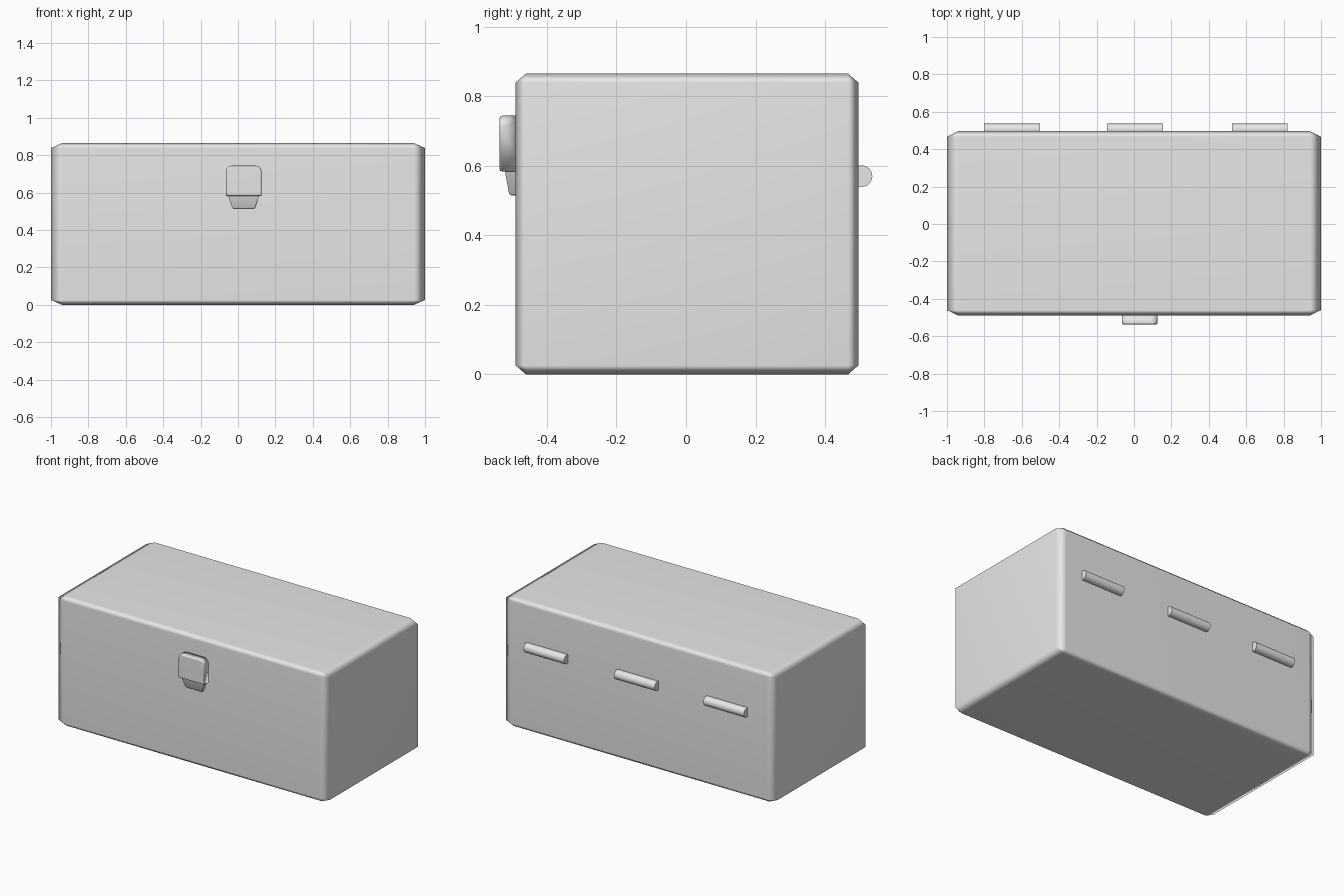
import bpy, bmesh, math
from mathutils import Matrix, Vector

if "Cube" in bpy.data.objects:
    bpy.data.objects.remove(bpy.data.objects["Cube"])

grey = bpy.data.materials.new("light grey")
grey.diffuse_color = (0.8, 0.8, 0.8, 1)
grey.use_nodes = True
grey.node_tree.nodes["Principled BSDF"].inputs["Base Color"].default_value = grey.diffuse_color


def finish(name, bm, weighted=False, angle=40):
    bmesh.ops.recalc_face_normals(bm, faces=bm.faces)
    me = bpy.data.meshes.new(name)
    bm.to_mesh(me)
    bm.free()
    me.materials.append(grey)
    ob = bpy.data.objects.new(name, me)
    bpy.context.collection.objects.link(ob)
    bpy.ops.object.select_all(action='DESELECT')
    ob.select_set(True)
    bpy.context.view_layer.objects.active = ob
    if weighted:
        bpy.ops.object.shade_smooth()
        ob.modifiers.new("weighted", 'WEIGHTED_NORMAL')
    else:
        bpy.ops.object.shade_smooth_by_angle(angle=math.radians(angle))
    return ob


def box(lo, hi):
    bm = bmesh.new()
    lo, hi = Vector(lo), Vector(hi)
    bmesh.ops.create_cube(bm, size=1)
    bmesh.ops.scale(bm, vec=hi - lo, verts=bm.verts)
    bmesh.ops.translate(bm, vec=(lo + hi) / 2, verts=bm.verts)
    return bm


# chest body: chamfered cube, stretched so the chamfer stretches with it
bm = bmesh.new()
bmesh.ops.create_cube(bm, size=2)
bmesh.ops.bevel(bm, geom=bm.edges[:], offset=0.06, offset_type='OFFSET',
                segments=1, affect='EDGES')
bmesh.ops.scale(bm, vec=(1, 0.493, 0.4325), verts=bm.verts)
bmesh.ops.translate(bm, vec=(0, 0.003, 0.4325), verts=bm.verts)
finish("chest_body", bm, weighted=True)

# latch plate: rounded upper corners and soft front rim
bm = box((-0.065, -0.537, 0.583), (0.126, -0.47, 0.744))
top = [e for e in bm.edges
       if all(v.co.z > 0.7 for v in e.verts) and abs(e.verts[0].co.y - e.verts[1].co.y) > 0.01]
bmesh.ops.bevel(bm, geom=top, offset=0.03, segments=3, profile=0.5, affect='EDGES')
rim = [e for e in bm.edges if all(v.co.y < -0.53 for v in e.verts)]
bmesh.ops.bevel(bm, geom=rim, offset=0.009, segments=2, profile=0.5, affect='EDGES')
finish("latch_plate", bm, weighted=True)

# latch tongue: tapers in below the plate
bm = box((-0.058, -0.524, 0.515), (0.119, -0.47, 0.60))
for v in bm.verts:
    if v.co.z < 0.55:
        v.co.x = 0.0305 + (v.co.x - 0.0305) * 0.68
        if v.co.y < -0.5:
            v.co.y = -0.508
edges = [e for e in bm.edges if all(v.co.z < 0.55 for v in e.verts)]
bmesh.ops.bevel(bm, geom=edges, offset=0.005, segments=1, affect='EDGES')
finish("latch_tongue", bm)

# three hinge barrels along the back
for i, x in enumerate((-0.652, 0.005, 0.672)):
    bm = bmesh.new()
    bmesh.ops.create_cone(bm, cap_ends=True, segments=24, radius1=0.031,
                          radius2=0.031, depth=0.298)
    bmesh.ops.transform(bm, matrix=Matrix.Translation((x, 0.505, 0.57))
                        @ Matrix.Rotation(math.pi / 2, 4, 'Y'), verts=bm.verts)
    finish(f"hinge_barrel_{i + 1}", bm)
